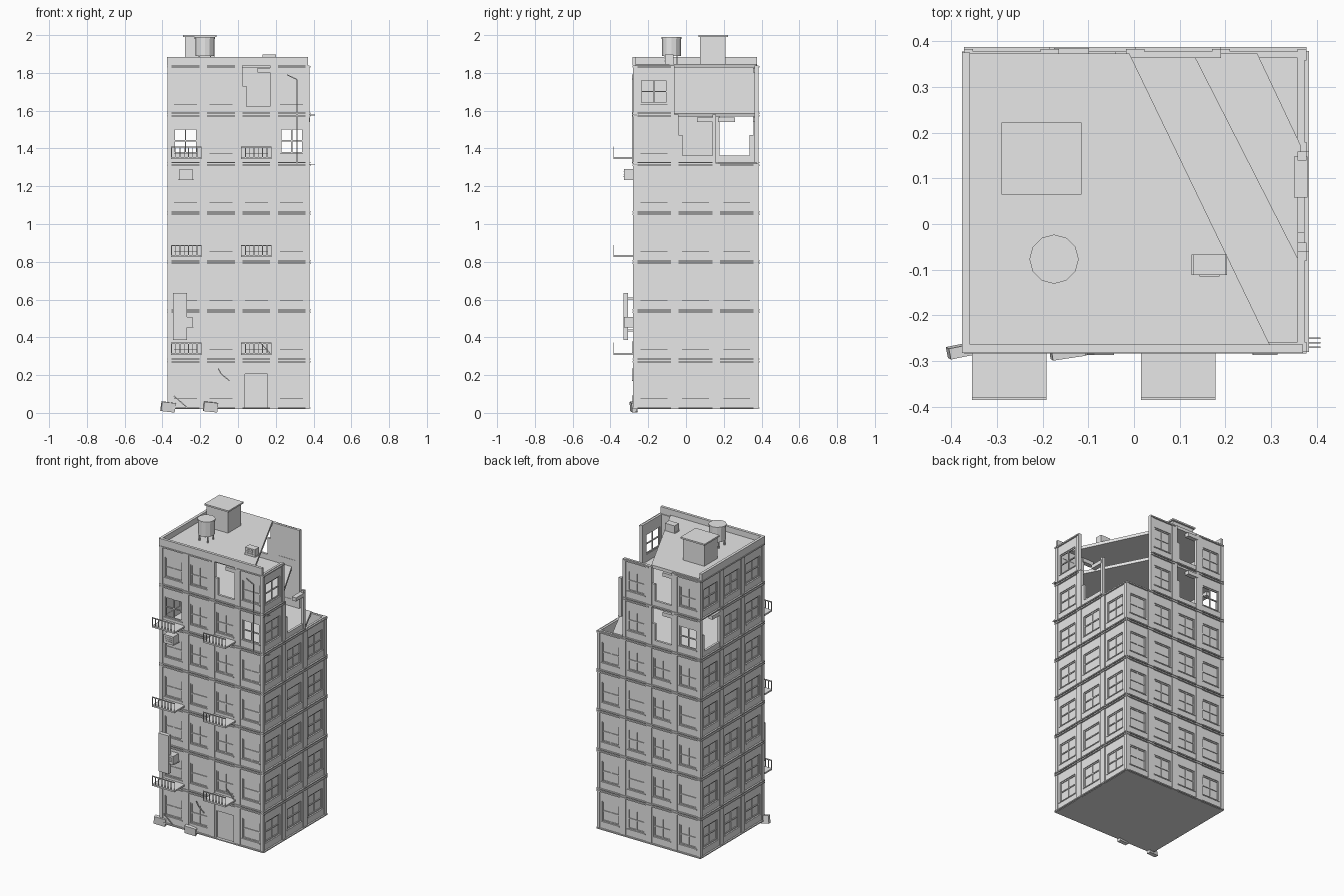
import bpy, bmesh, math
from mathutils import Matrix, Vector, Euler

if "Cube" in bpy.data.objects:
    bpy.data.objects.remove(bpy.data.objects["Cube"])

grey = bpy.data.materials.new("plain_grey")
grey.diffuse_color = (0.8, 0.8, 0.8, 1)
grey.use_nodes = True
grey.node_tree.nodes["Principled BSDF"].inputs["Base Color"].default_value = grey.diffuse_color

BASE, H = 0.02, 0.26          # ground level of walls and storey height
FLOORS = 7


def finish(bm, name):
    bmesh.ops.recalc_face_normals(bm, faces=bm.faces)
    me = bpy.data.meshes.new(name)
    bm.to_mesh(me)
    bm.free()
    me.materials.append(grey)
    ob = bpy.data.objects.new(name, me)
    bpy.context.collection.objects.link(ob)
    return ob


def box(bm, x, y, z, m=Matrix()):
    """Box from three (low, high) ranges, placed by matrix m."""
    c = Vector([(a + b) / 2 for a, b in (x, y, z)])
    s = [abs(b - a) for a, b in (x, y, z)]
    bmesh.ops.create_cube(bm, size=1, matrix=m @ Matrix.Translation(c) @ Matrix.Diagonal((*s, 1)))


def rod(bm, a, b, t=0.004):
    a, b = Vector(a), Vector(b)
    rot = (b - a).to_track_quat('Z', 'Y').to_matrix().to_4x4()
    bmesh.ops.create_cube(bm, size=1, matrix=Matrix.Translation((a + b) / 2) @ rot
                          @ Matrix.Diagonal((t, t, (b - a).length, 1)))


def prism(bm, pts, z0, z1):
    low = [bm.verts.new((x, y, z0)) for x, y in pts]
    f = bm.faces.new(low)
    up = bmesh.ops.extrude_face_region(bm, geom=[f])["geom"]
    bmesh.ops.translate(bm, vec=(0, 0, z1 - z0), verts=[v for v in up if isinstance(v, bmesh.types.BMVert)])


# ---- wall bays: local u along the wall, w outward, z up ----
def pilasters(bm, W, m, top=H):
    for u in (0, W - 0.02):
        box(bm, (u, u + 0.02), (0, 0.02), (0, top), m)
    box(bm, (0, W), (0, 0.025), (0.002, 0.009), m)


def window_bay(bm, W, m, glass=True, cross=True):
    pilasters(bm, W, m)
    box(bm, (0, W), (0, 0.025), (0.248, 0.256), m)
    a, b = W * 0.175, W * 0.825
    lo, hi, mid = 0.055, 0.188, 0.122
    box(bm, (0.02, W - 0.02), (0, 0.015), (0, lo), m)
    box(bm, (0.02, W - 0.02), (0, 0.015), (hi, H), m)
    box(bm, (0.02, a), (0, 0.015), (lo, hi), m)
    box(bm, (b, W - 0.02), (0, 0.015), (lo, hi), m)
    # sash frame
    for u in (a, b - 0.006):
        box(bm, (u, u + 0.006), (0.003, 0.010), (lo, hi), m)
    for z in (lo, mid - 0.004, hi - 0.007):
        box(bm, (a, b), (0.003, 0.010), (z, z + 0.007), m)
    if cross:
        c = (a + b) / 2
        box(bm, (c - 0.003, c + 0.003), (0.003, 0.009), (lo, hi), m)
    if glass:
        box(bm, (a, b), (0.002, 0.005), (lo, hi), m)
    box(bm, (a - 0.005, b + 0.005), (0.012, 0.019), (lo - 0.006, lo), m)


def door_bay(bm, W, m):
    pilasters(bm, W, m)
    box(bm, (0, W), (0, 0.025), (0.248, 0.256), m)
    a, b, hi = W * 0.18, W * 0.82, 0.185
    box(bm, (0.02, a), (0, 0.015), (0, hi), m)
    box(bm, (b, W - 0.02), (0, 0.015), (0, hi), m)
    box(bm, (0.02, W - 0.02), (0, 0.015), (hi, H), m)
    box(bm, (a, b), (0.002, 0.006), (0, hi), m)


def broken_bay(bm, W, m):
    pilasters(bm, W, m)
    box(bm, (0.02, W - 0.02), (0, 0.015), (0, 0.042), m)
    box(bm, (0.02, 0.043), (0, 0.015), (0.042, 0.15), m)
    # leftover lump of masonry under the next storey
    box(bm, (W * 0.54, W * 0.95), (-0.008, 0.022), (0.221, 0.245), m)


def side(name, origin, along, out, bays, W, special):
    bm = bmesh.new()
    for f in range(FLOORS):
        for i in range(bays):
            kind = special.get((f, i), "window")
            p = Vector((*origin, BASE + f * H)) + Vector((*along, 0)) * W * i
            m = Matrix(((along[0], out[0], 0, p.x), (along[1], out[1], 0, p.y),
                        (0, 0, 1, p.z), (0, 0, 0, 1)))
            if kind == "door":
                door_bay(bm, W, m)
            elif kind == "broken":
                broken_bay(bm, W, m)
            elif kind != "gone":
                window_bay(bm, W, m, kind != "open", f not in (1, 3) or (i + f) % 2 == 1)
    return finish(bm, name)


WF, WS = 0.1875, 0.2195
side("front_wall", (-0.372, -0.258), (1, 0), (0, -1), 4, WF,
     {(0, 2): "door", (5, 0): "open", (5, 3): "open", (6, 2): "broken"})
side("right_wall", (0.358, -0.28), (0, 1), (1, 0), 3, WS,
     {(6, 0): "open", (5, 1): "broken", (5, 2): "gone", (6, 1): "gone", (6, 2): "gone"})
side("back_wall", (0.378, 0.363), (-1, 0), (0, 1), 4, WF,
     {(5, 0): "gone", (6, 0): "gone", (5, 2): "broken", (6, 2): "broken", (5, 3): "open"})
side("left_wall", (-0.352, 0.378), (0, -1), (-1, 0), 3, WS, {(5, 0): "broken"})

# ---- floor slabs, the upper ones torn off on the diagonal ----
L, R, F, B = -0.362, 0.366, -0.27, 0.373
slabs = [[(L, F), (R, F), (R, B), (L, B)]] * 5 + [
    [(L, F), (R, F), (R, 0.17), (0.27, B), (L, B)],
    [(L, F), (R, F), (R, -0.09), (0.13, B), (L, B)],
    [(L, F), (0.30, F), (-0.01, B), (L, B)]]
bm = bmesh.new()
for f, pts in enumerate(slabs):
    z = BASE + f * H
    prism(bm, pts, z - (0.012 if f else 0), z + 0.008)
finish(bm, "floor_slabs")

# ---- parapet ----
bm = bmesh.new()
box(bm, (-0.377, 0.37), (-0.282, -0.264), (1.838, 1.885))
box(bm, (-0.377, -0.359), (-0.264, 0.375), (1.838, 1.885))
finish(bm, "parapet")

# ---- rooftop stair house ----
bm = bmesh.new()
box(bm, (-0.28, -0.125), (0.075, 0.21), (1.84, 1.99))
box(bm, (-0.29, -0.115), (0.065, 0.222), (1.99, 2.0))
finish(bm, "stair_house")

# ---- water tank on legs ----
bm = bmesh.new()
tank = Vector((-0.175, -0.077, 0))
for r, z0, z1 in ((0.05, 1.89, 1.98), (0.054, 1.98, 1.99)):
    bmesh.ops.create_cone(bm, cap_ends=True, segments=12, radius1=r, radius2=r, depth=z1 - z0,
                          matrix=Matrix.Translation(tank + Vector((0, 0, (z0 + z1) / 2))))
for k in range(4):
    a = math.pi / 4 + k * math.pi / 2
    leg = tank + Vector((math.cos(a), math.sin(a), 0)) * 0.042
    rod(bm, leg + Vector((0, 0, 1.84)), leg + Vector((0, 0, 1.895)), 0.007)
finish(bm, "water_tank")


# ---- air conditioning boxes ----
def cooler(name, x, y, z):
    bm = bmesh.new()
    box(bm, x, y, z)
    c, d = (x[0] + x[1]) / 2, (z[0] + z[1]) / 2
    for k in (-1, 0, 1):
        box(bm, (c - 0.022, c + 0.022), (y[0] - 0.003, y[0]), (d + k * 0.012 - 0.002, d + k * 0.012 + 0.002))
    box(bm, (x[0] - 0.004, x[1] + 0.004), (y[0], y[1]), (z[0] - 0.004, z[0]))
    finish(bm, name)


cooler("roof_cooler", (0.13, 0.20), (-0.112, -0.067), (1.852, 1.897))
cooler("wall_cooler_high", (-0.31, -0.24), (-0.328, -0.27), (1.238, 1.29))
cooler("wall_cooler_low", (-0.31, -0.24), (-0.328, -0.27), (0.455, 0.507))

# ---- hanging sign board ----
bm = bmesh.new()
box(bm, (-0.345, -0.27), (-0.332, -0.306), (0.385, 0.635))
for z in (0.43, 0.60):
    box(bm, (-0.315, -0.300), (-0.306, -0.27), (z, z + 0.012))
finish(bm, "sign_board")

# ---- balconies ----
for f, z in ((2, 0.312), (4, 0.83), (6, 1.35)):
    for tag, x0 in (("left", -0.355), ("middle", 0.015)):
        bm = bmesh.new()
        x1 = x0 + 0.163
        box(bm, (x0, x1), (-0.385, -0.27), (z - 0.005, z + 0.005))
        box(bm, (x0, x1), (-0.385, -0.380), (z + 0.054, z + 0.060))
        for k in range(8):
            x = x0 + 0.0025 + k * 0.158 / 7
            rod(bm, (x, -0.3825, z), (x, -0.3825, z + 0.057), 0.004)
        finish(bm, f"balcony_{tag}_{f}")

# ---- rubble at the foot ----
for i, (x, y, z, tilt, yaw) in enumerate(((-0.37, -0.276, 0.034, 0.12, 0.2), (-0.145, -0.28, 0.034, 0.1, 0.15))):
    bm = bmesh.new()
    m = Matrix.Translation((x, y, z)) @ Euler((0.1, tilt, yaw)).to_matrix().to_4x4()
    box(bm, (-0.037, 0.037), (-0.012, 0.012), (-0.0275, 0.0225), m)
    finish(bm, f"rubble_block_{i + 1}")

# ---- loose cable, bent bars and exposed reinforcement ----
bm = bmesh.new()
paths = [[(0.26, 1.79), (0.312, 1.765), (0.312, 1.32)],
         [(-0.105, 0.235), (-0.088, 0.205), (-0.045, 0.17)],
         [(0.115, 0.375), (0.175, 0.31)],
         [(-0.34, 0.09), (-0.265, 0.025)]]
for path in paths:
    for a, b in zip(path, path[1:]):
        rod(bm, (a[0], -0.284, a[1]), (b[0], -0.284, b[1]), 0.005)
for z in (1.577, 1.317):
    for y in (-0.25, -0.26, -0.27):
        rod(bm, (0.36, y, z), (0.408, y, z), 0.003)
finish(bm, "loose_bars")
